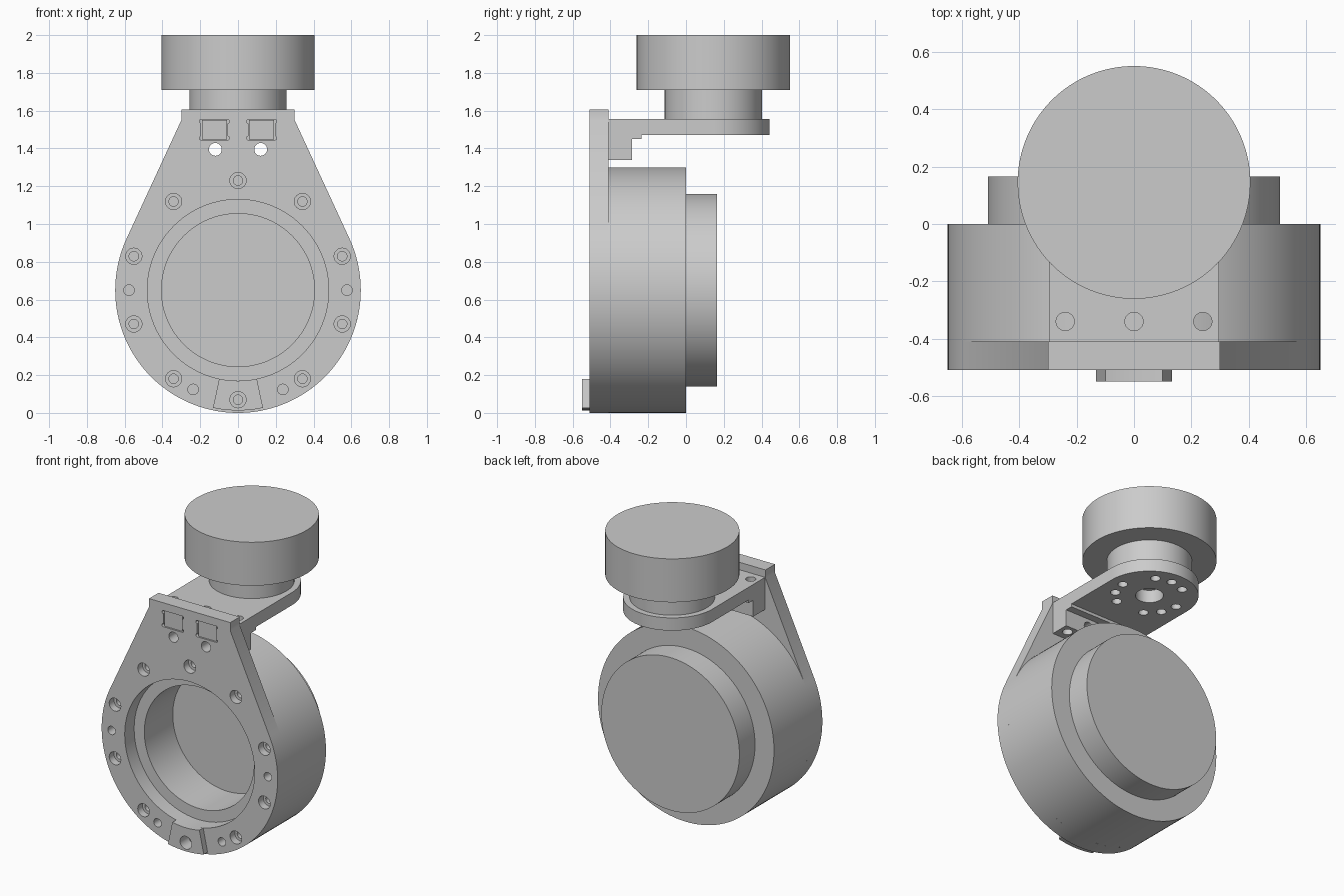
import bpy, bmesh
from math import sin, cos, pi, radians, acos, atan2, hypot

if "Cube" in bpy.data.objects:
    bpy.data.objects.remove(bpy.data.objects["Cube"])

grey = bpy.data.materials.new("machined_grey")
grey.use_nodes = True
grey.diffuse_color = (0.6, 0.6, 0.6, 1)
grey.node_tree.nodes["Principled BSDF"].inputs["Base Color"].default_value = (0.6, 0.6, 0.6, 1)

CZ, R = 0.65, 0.65          # ring centre height and outer radius
PLACE = {"x": lambda u, v, t: (t, u, v),
         "y": lambda u, v, t: (u, t, v),
         "z": lambda u, v, t: (u, v, t)}


def arc(cu, cv, r, a0, a1, n):
    return [(cu + r * cos(a0 + (a1 - a0) * i / n), cv + r * sin(a0 + (a1 - a0) * i / n))
            for i in range(n + 1)]


def finish(name, bm):
    bmesh.ops.recalc_face_normals(bm, faces=bm.faces)
    mesh = bpy.data.meshes.new(name)
    bm.to_mesh(mesh)
    bm.free()
    mesh.materials.append(grey)
    ob = bpy.data.objects.new(name, mesh)
    bpy.context.collection.objects.link(ob)
    return ob


def prism(name, outline, axis, t0, t1):
    """Extrude a flat outline along an axis from t0 to t1."""
    bm = bmesh.new()
    low, high = [[bm.verts.new(PLACE[axis](u, v, t)) for u, v in outline] for t in (t0, t1)]
    bm.faces.new(low)
    bm.faces.new(high)
    for i in range(len(outline)):
        j = (i + 1) % len(outline)
        bm.faces.new((low[i], low[j], high[j], high[i]))
    return finish(name, bm)


def cylinder(name, u, v, r, axis, t0, t1, n=96):
    return prism(name, arc(u, v, r, 0, 2 * pi, n)[:-1], axis, t0, t1)


def box(name, u0, u1, v0, v1, axis, t0, t1):
    return prism(name, [(u0, v0), (u1, v0), (u1, v1), (u0, v1)], axis, t0, t1)


def activate(ob):
    bpy.ops.object.select_all(action="DESELECT")
    ob.select_set(True)
    bpy.context.view_layer.objects.active = ob


def combine(target, tool, operation="DIFFERENCE"):
    mod = target.modifiers.new("combine", "BOOLEAN")
    mod.operation, mod.solver, mod.object = operation, "EXACT", tool
    activate(target)
    bpy.ops.object.modifier_apply(modifier=mod.name)
    bpy.data.objects.remove(tool)


def drill(target, u, v, r, axis, t0, t1):
    combine(target, cylinder("cutter", u, v, r, axis, t0, t1, 24))


# Turned housing with a deep front bore and a stepped closed back
bm = bmesh.new()
profile = [(0, -.11), (.405, -.11), (.405, -.41), (R, -.41), (R, 0), (.51, 0), (.51, .165), (0, .165)]
verts = [bm.verts.new((r, y, CZ)) for r, y in profile]
edges = [bm.edges.new(pair) for pair in zip(verts, verts[1:])]
bmesh.ops.spin(bm, geom=verts + edges, cent=(0, 0, CZ), axis=(0, 1, 0), angle=2 * pi, steps=128)
bmesh.ops.remove_doubles(bm, verts=bm.verts, dist=0.0001)
housing = finish("housing", bm)

# Teardrop front plate: circle with tangents up to a square head
tangent = atan2(0.9, 0.3) - acos(R / hypot(0.3, 0.9))
outline = arc(0, CZ, R, pi - tangent, 2 * pi + tangent, 110)
outline += [(.3, 1.55), (.3, 1.605), (-.3, 1.605), (-.3, 1.55)]
plate = prism("front_plate", outline, "y", -.51, -.41)
combine(plate, cylinder("cutter", 0, CZ, .48, "y", -.6, -.3))

# Ten counterbored screw holes
for i in range(10):
    a = pi / 2 + i * pi / 5
    u, v = .58 * cos(a), CZ + .58 * sin(a)
    drill(plate, u, v, .043, "y", -.6, -.46)
    drill(plate, u, v, .025, "y", -.6, -.3)

# Locating pin holes
for deg in (0, 180, 270 - 24.3, 270 + 24.3):
    a = radians(deg)
    drill(plate, .577 * cos(a), CZ + .577 * sin(a), .028, "y", -.6, -.3)

# Top bracket: round-ended shelf with a stepped foot
shelf = arc(0, .145, .297, 0, pi, 48) + [(-.297, -.41), (.297, -.41)]
bracket = prism("top_bracket", shelf, "z", 1.47, 1.555)
foot = [(-.41, 1.5), (-.41, 1.34), (-.285, 1.34), (-.285, 1.45), (-.235, 1.45), (-.235, 1.5)]
combine(bracket, prism("foot", foot, "x", -.297, .297), "UNION")
for x in (-.24, 0, .24):
    drill(bracket, x, -.34, .032, "z", 1.2, 1.7)

# Bearing hole and three groups of three screw holes under the shelf
drill(bracket, 0, .145, .085, "z", 1.4, 1.6)
for group in (90, 210, 330):
    for offset in (-30, 0, 30):
        a = radians(group + offset)
        drill(bracket, .21 * cos(a), .145 + .21 * sin(a), .03, "z", 1.4, 1.6)

# Slots with relieved corners, tenons in them, and through holes below
for side, label in ((-1, "right"), (1, "left")):
    x = side * .125
    combine(plate, box("cutter", x - .07, x + .07, 1.445, 1.553, "y", -.6, -.3))
    for dx in (-.07, .07):
        for z in (1.455, 1.543):
            drill(plate, x + dx, z, .01, "y", -.6, -.3)
    box(label + "_tenon", x - .066, x + .066, 1.447, 1.551, "y", -.502, -.41)
    for part in (plate, bracket):
        drill(part, side * .12, 1.395, .034, "y", -.6, -.2)

# Raised wedge at the bottom of the ring
half = radians(12)
wedge = arc(0, CZ, .637, -pi / 2 - half, -pi / 2 + half, 12)
wedge += arc(0, CZ, .48, -pi / 2 + half, -pi / 2 - half, 12)
key = prism("bottom_key", wedge, "y", -.55, -.51)
drill(key, 0, .07, .043, "y", -.6, -.4)

# Neck and upper drum
cylinder("neck", 0, .145, .258, "z", 1.555, 1.71)
cylinder("upper_drum", 0, .145, .406, "z", 1.71, 2.0, 128)

# Smooth round walls, keep edges crisp
for ob in bpy.context.collection.objects:
    if ob.type == "MESH" and grey.name in ob.data.materials:
        activate(ob)
        bpy.ops.object.shade_smooth_by_angle(angle=radians(30))
